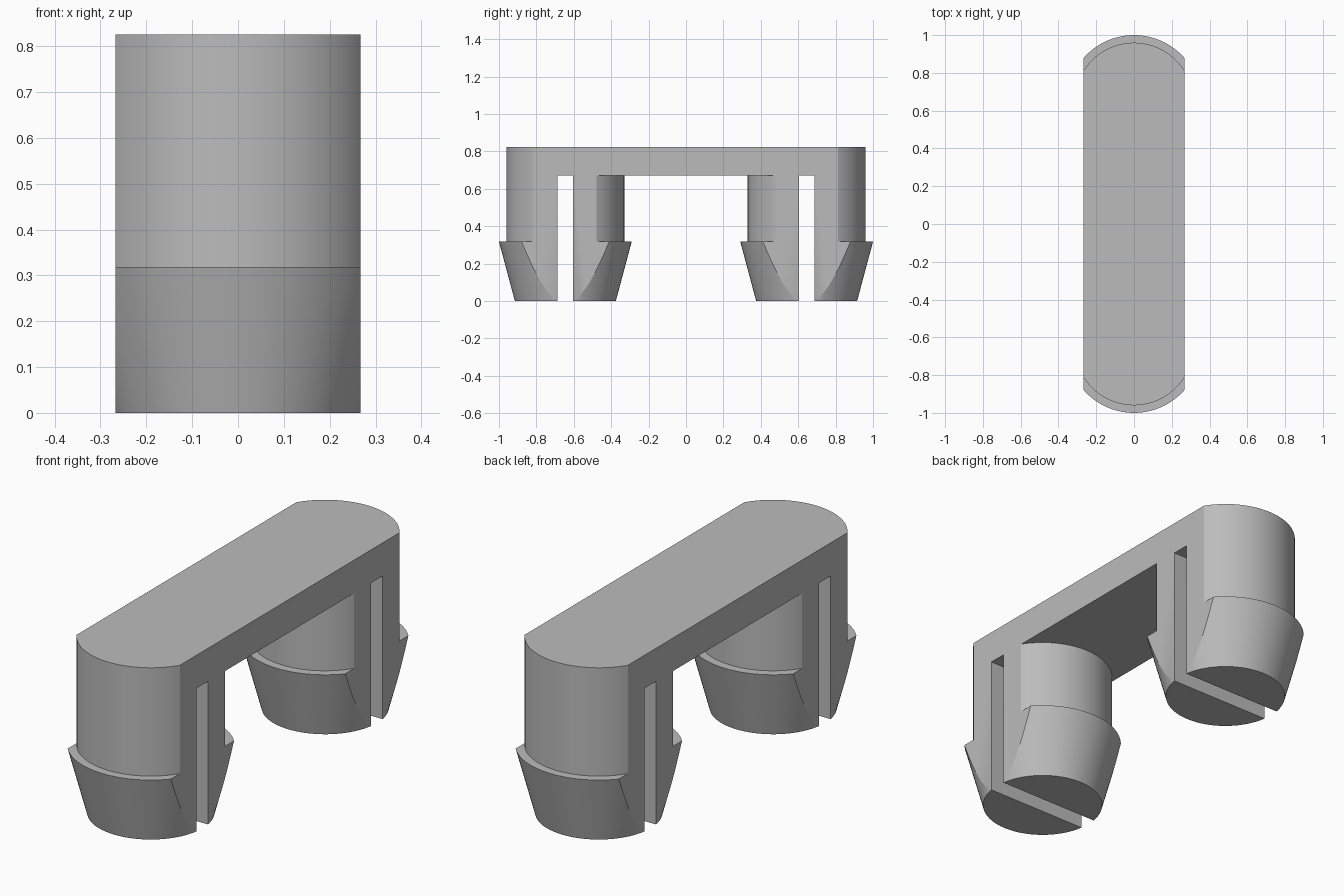
import bpy, bmesh, math

if "Cube" in bpy.data.objects:
    bpy.data.objects.remove(bpy.data.objects["Cube"])

HALF_W = 0.267      # half width between the flat flanks
LEG_Y = 0.645       # leg axis distance from centre
TOP, UNDER = 0.825, 0.67
SLOT = (0.603, 0.688)

grey = bpy.data.materials.new("plain grey")
grey.diffuse_color = (0.5, 0.5, 0.5, 1)
grey.use_nodes = True
grey.node_tree.nodes["Principled BSDF"].inputs["Base Color"].default_value = grey.diffuse_color


def finish(name, bm):
    bmesh.ops.recalc_face_normals(bm, faces=bm.faces)
    me = bpy.data.meshes.new(name)
    bm.to_mesh(me)
    bm.free()
    me.materials.append(grey)
    ob = bpy.data.objects.new(name, me)
    bpy.context.collection.objects.link(ob)
    return ob


def box(name, lo, hi):
    bm = bmesh.new()
    bmesh.ops.create_cube(bm, size=1)
    for v in bm.verts:
        v.co = [(a + b) / 2 + c * (b - a) for a, b, c in zip(lo, hi, v.co)]
    return finish(name, bm)


def lathe(name, y, profile, n=96):
    bm = bmesh.new()
    rings = [[bm.verts.new((r * math.cos(2 * math.pi * i / n),
                            y + r * math.sin(2 * math.pi * i / n), z))
              for i in range(n)] for r, z in profile]
    for a, b in zip(rings, rings[1:]):
        for i in range(n):
            j = (i + 1) % n
            bm.faces.new((a[i], a[j], b[j], b[i]))
    bm.faces.new(rings[0])
    bm.faces.new(rings[-1])
    return finish(name, bm)


# Bridge bar, oversize until trimmed
clip = box("clip_body", (-0.4, -0.66, UNDER), (0.4, 0.66, 1.0))
steps = []

# Round posts with tapered barbed feet
for s in (-1, 1):
    leg = lathe("leg", s * LEG_Y,
                [(0.27, 0), (0.355, 0.318), (0.315, 0.318), (0.315, 0.95)])
    steps.append((leg, 'UNION'))

# Flat flanks and top
steps.append((box("trim", (-HALF_W, -1.2, -0.2), (HALF_W, 1.2, TOP)), 'INTERSECT'))

# Slot splitting each leg into two springy halves
for s in (-1, 1):
    y0, y1 = sorted((s * SLOT[0], s * SLOT[1]))
    steps.append((box("slot_cutter", (-0.5, y0, -0.1), (0.5, y1, UNDER)), 'DIFFERENCE'))

for tool, op in steps:
    m = clip.modifiers.new(op.lower(), 'BOOLEAN')
    m.object, m.operation, m.solver = tool, op, 'EXACT'

# Bake the cuts and drop the helpers
bpy.context.view_layer.update()
dg = bpy.context.evaluated_depsgraph_get()
baked = bpy.data.meshes.new_from_object(clip.evaluated_get(dg))
clip.modifiers.clear()
clip.data = baked
for tool, _ in steps:
    bpy.data.objects.remove(tool)

# Smooth curved walls, crisp edges
bpy.ops.object.select_all(action='DESELECT')
clip.select_set(True)
bpy.context.view_layer.objects.active = clip
bpy.ops.object.shade_smooth_by_angle(angle=math.radians(20))
